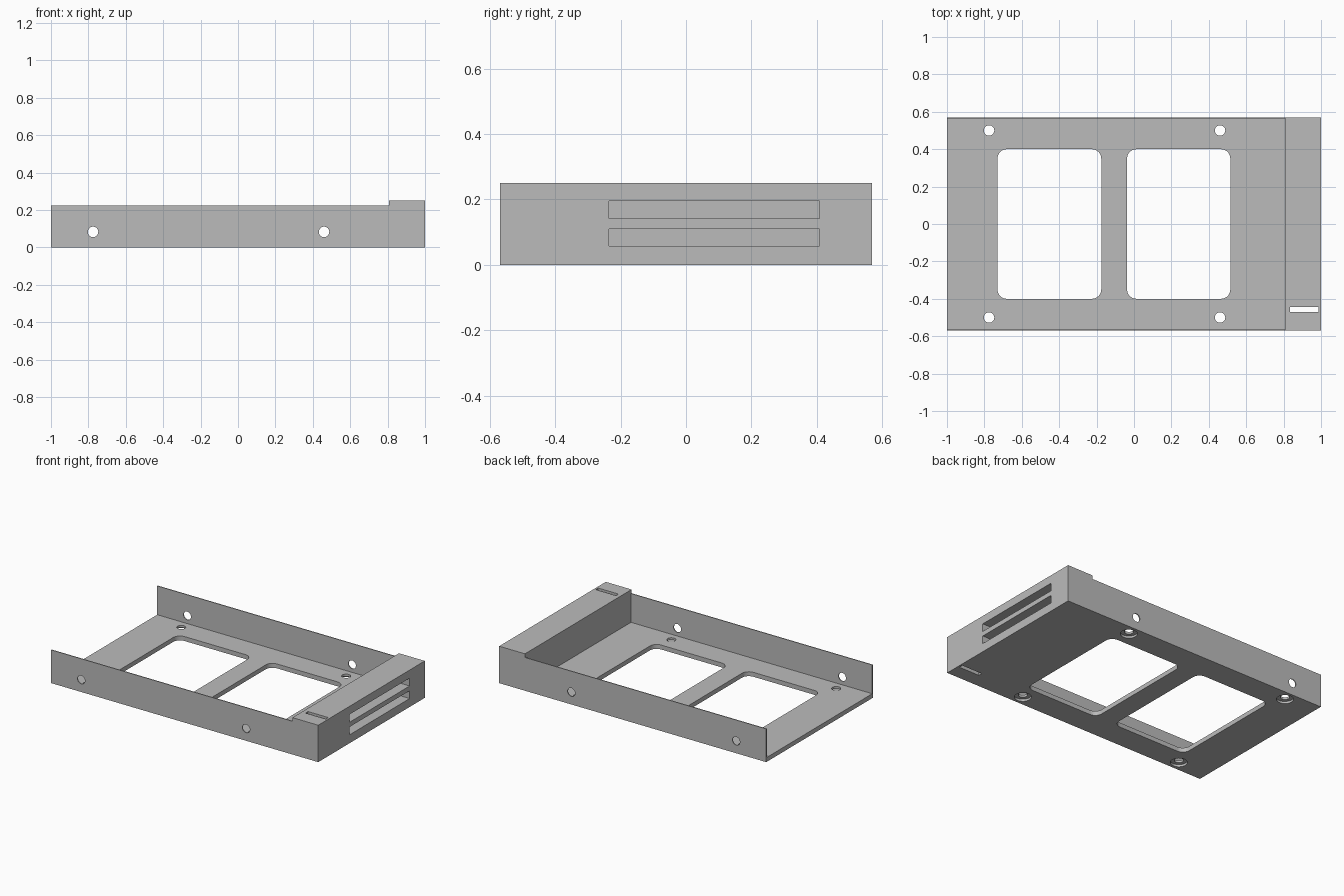
import bpy
import bmesh
import math
from mathutils import Matrix, Vector

if "Cube" in bpy.data.objects:
    bpy.data.objects.remove(bpy.data.objects["Cube"], do_unlink=True)

# Main dimensions
HALF_Y = 0.57
HEIGHT = 0.25
WALL_TOP = 0.225
WALL = 0.006
FLOOR = 0.03
BLOCK_X = 0.807
HOLE_X = (-0.775, 0.46)
HOLE_R = 0.028

# Single grey material
grey = bpy.data.materials.new("plain_grey")
grey.use_nodes = True
colour = (0.5, 0.5, 0.5, 1)
grey.diffuse_color = colour
grey.node_tree.nodes["Principled BSDF"].inputs["Base Color"].default_value = colour


def make_object(name, bm):
    mesh = bpy.data.meshes.new(name)
    bm.to_mesh(mesh)
    bm.free()
    mesh.materials.append(grey)
    obj = bpy.data.objects.new(name, mesh)
    bpy.context.collection.objects.link(obj)
    return obj


def box(name, low, high, radius=0):
    """Box between two corners, with optional rounded upright edges."""
    low, high = Vector(low), Vector(high)
    bm = bmesh.new()
    bmesh.ops.create_cube(bm, size=1)
    bmesh.ops.scale(bm, vec=high - low, verts=bm.verts)
    bmesh.ops.translate(bm, vec=(low + high) / 2, verts=bm.verts)
    if radius:
        upright = [e for e in bm.edges
                   if abs(e.verts[0].co.z - e.verts[1].co.z) > 0.01]
        bmesh.ops.bevel(bm, geom=upright, offset=radius, segments=8,
                        profile=0.5, affect='EDGES')
    return make_object(name, bm)


def cylinder(name, centre, radius, depth, turn=0):
    bm = bmesh.new()
    place = Matrix.Translation(centre) @ Matrix.Rotation(turn, 4, 'X')
    bmesh.ops.create_cone(bm, cap_ends=True, segments=32, radius1=radius,
                          radius2=radius, depth=depth, matrix=place)
    return make_object(name, bm)


# Solid blank, from which the tray is cut
tray = box("drive_tray", (-1, -HALF_Y, 0), (1, HALF_Y, HEIGHT))

# Open bay between the thin side walls, and the lowered wall tops
inner = HALF_Y - WALL
cutters = [
    box("bay_cutter", (-1.1, -inner, FLOOR), (BLOCK_X, inner, 0.5)),
    box("wall_top_cutter", (-1.1, -1, WALL_TOP), (BLOCK_X, 1, 0.6)),
]

# Two rounded floor windows
for x0, x1 in ((-0.73, -0.175), (-0.037, 0.515)):
    cutters.append(box("window_cutter", (x0, -0.4, -0.1), (x1, 0.4, 0.1), 0.05))

# Screw holes through the walls and recessed holes in the floor
for x in HOLE_X:
    cutters.append(cylinder("wall_hole_cutter", (x, 0, 0.083), HOLE_R, 2, math.pi / 2))
    for y in (-0.5, 0.5):
        cutters.append(cylinder("floor_hole_cutter", (x, y, 0), HOLE_R, 0.2))
        cutters.append(cylinder("recess_cutter", (x, y, 0), 0.052, 0.03))

# Two blind slots in the end face
for z in (0.057, 0.142):
    cutters.append(box("end_slot_cutter", (0.84, -0.235, z), (1.1, 0.408, z + 0.053)))

# Narrow slit down through the end block
cutters.append(box("slit_cutter", (0.835, -0.47, -0.1), (0.987, -0.443, 0.5)))

# Cut everything out and bake the result
for cutter in cutters:
    cutter.hide_render = True
    cut = tray.modifiers.new(cutter.name, 'BOOLEAN')
    cut.operation = 'DIFFERENCE'
    cut.solver = 'EXACT'
    cut.object = cutter
bpy.context.view_layer.update()
result = bpy.data.meshes.new_from_object(
    tray.evaluated_get(bpy.context.evaluated_depsgraph_get()))
tray.modifiers.clear()
tray.data = result
result.name = "drive_tray"
for cutter in cutters:
    bpy.data.objects.remove(cutter, do_unlink=True)

# Smooth the round holes and keep the folded edges crisp
bpy.ops.object.select_all(action='DESELECT')
tray.select_set(True)
bpy.context.view_layer.objects.active = tray
bpy.ops.object.shade_smooth_by_angle(angle=math.radians(30))
